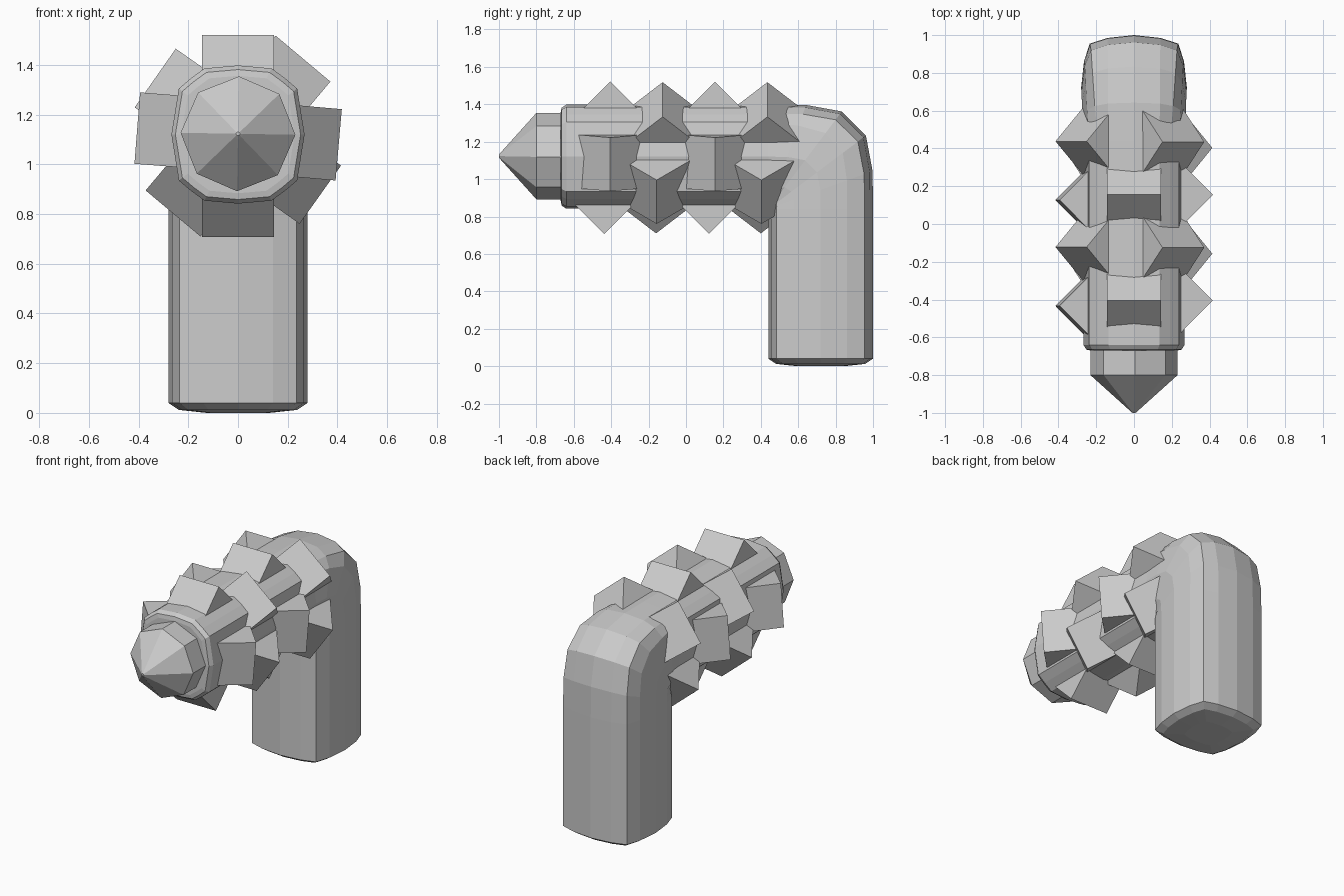
import bpy, bmesh
from math import sin, cos, radians, sqrt
from mathutils import Matrix, Vector

if "Cube" in bpy.data.objects:
    bpy.data.objects.remove(bpy.data.objects["Cube"])

def make(name, bm):
    bmesh.ops.recalc_face_normals(bm, faces=bm.faces)
    me = bpy.data.meshes.new(name)
    bm.to_mesh(me)
    bm.free()
    ob = bpy.data.objects.new(name, me)
    bpy.context.collection.objects.link(ob)
    return ob

def section(quarter):
    """Mirror a quarter outline (u, v) into a closed 16-sided outline."""
    half = quarter + [(-u, v) for u, v in quarter[-2::-1]]
    return half + [(u, -v) for u, v in half[-2:0:-1]]

POST = section([(.28, 0), (.265, .14), (.235, .235), (.14, .265), (0, .28)])
BARREL = section([(.268, 0), (.238, .185), (.19, .226), (.135, .266), (0, .278)])
PY, PZ = .44, .84          # inner corner of the bend

# Bent body: rounded square post turning into a rounder horizontal barrel
def body():
    rings = []
    for s, z in ((.45, 0), (.85, .012), (1, .04)):
        rings.append([(u * s, PY + .28 + v * s, z) for u, v in POST])
    for t in (0, 20, 37, 53, 70, 90):
        c, s = cos(radians(t)), sin(radians(t))
        k = 1 / (c ** 4 + s ** 4) ** .25
        f = (t / 90) ** 2
        ring = []
        for (u0, v0), (u1, v1) in zip(POST, BARREL):
            u, d = u0 + (u1 - u0) * f, .28 + v0 + (v1 - v0) * f
            ring.append((u, PY + d * k * c, PZ + d * k * s))
        rings.append(ring)
    for s, y in ((1, -.64), (.94, -.665), (.85, -.67)):
        rings.append([(u * s, y, PZ + .28 + v * s) for u, v in BARREL])
    bm = bmesh.new()
    loops = [[bm.verts.new(p) for p in r] for r in rings]
    n = len(POST)
    for a, b in zip(loops, loops[1:]):
        for i in range(n):
            j = (i + 1) % n
            bm.faces.new((a[i], a[j], b[j], b[i]))
    bm.faces.new(loops[0])
    bm.faces.new(loops[-1])
    bmesh.ops.remove_doubles(bm, verts=bm.verts, dist=.0005)
    return make("bent_body", bm)

body()

# Eight-sided pointed tip
bm = bmesh.new()
loops = []
for r, y in ((.231, -.6), (.231, -.8), (.022, -.988), (.008, -1)):
    loops.append([bm.verts.new((r * sin(radians(45 * i + 1)), y,
                                1.123 + r * cos(radians(45 * i + 1)))) for i in range(8)])
for a, b in zip(loops, loops[1:]):
    for i in range(8):
        j = (i + 1) % 8
        bm.faces.new((a[i], a[j], b[j], b[i]))
bm.faces.new(loops[0])
bm.faces.new(loops[-1])
make("pointed_tip", bm)

# Two staggered ring patterns of cubes standing on edge, each used twice
RING_A = [(90, -.405), (-5, -.405), (270, -.437), (175.5, -.433)]
RING_B = [(50, -.125), (145, -.122), (-35.5, -.157), (230, -.16)]

def stud_ring(name, ring, shift):
    bm = bmesh.new()
    for angle, y in ring:
        m = (Matrix.Translation((0, y + shift, 1.114))
             @ Matrix.Rotation(radians(90 - angle), 4, 'Y')
             @ Matrix.Translation((0, 0, .203))
             @ Matrix.Rotation(radians(45), 4, 'X'))
        bmesh.ops.create_cube(bm, size=.288, matrix=m)
    make(name, bm)

for k, shift in enumerate((0, .56), 1):
    stud_ring(f"stud_ring_cross_{k}", RING_A, shift)
    stud_ring(f"stud_ring_diagonal_{k}", RING_B, shift)
